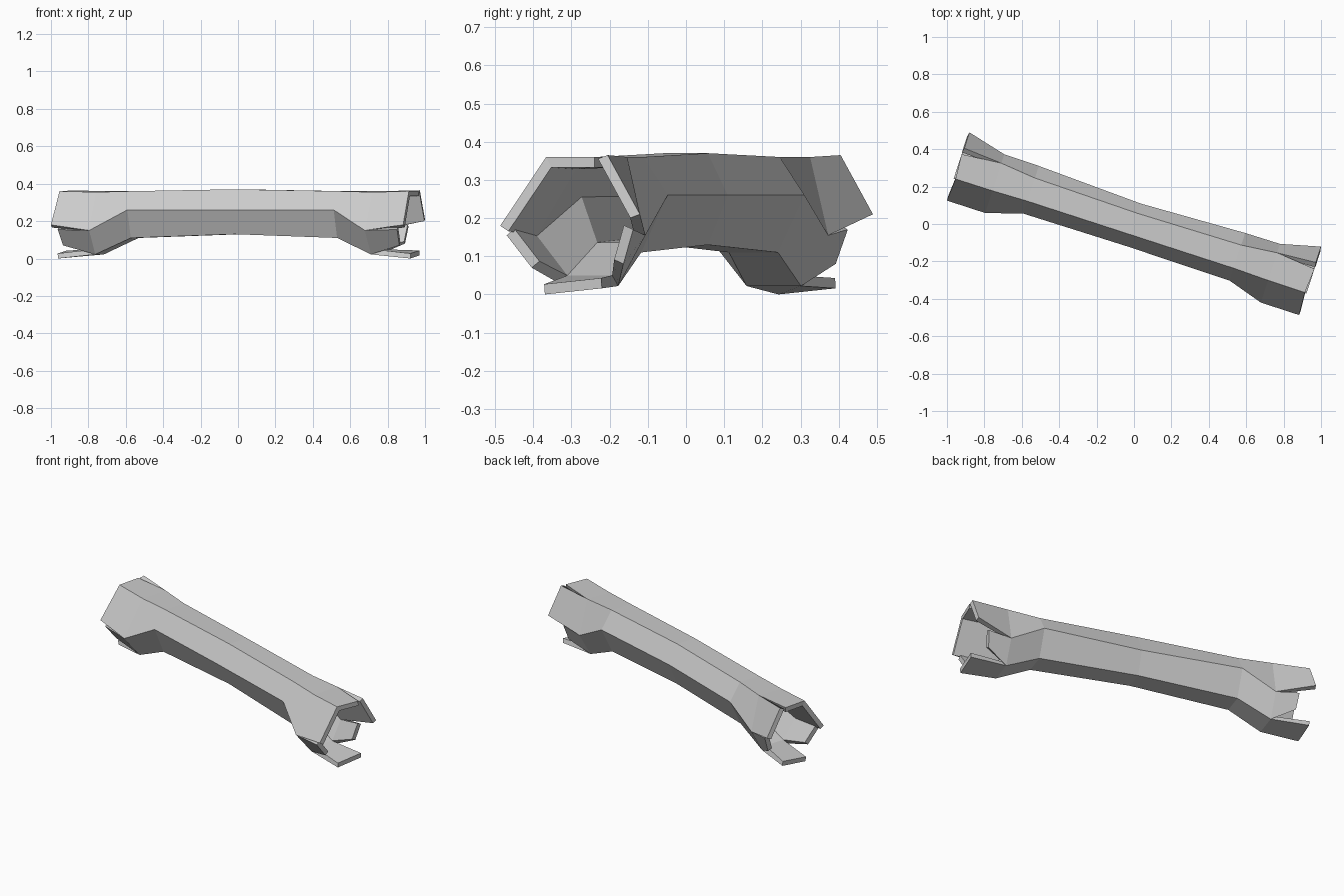
import bpy, math

if "Cube" in bpy.data.objects:
    bpy.data.objects.remove(bpy.data.objects["Cube"])

# Half log in local space: x along the trunk, (y, z) round the hexagon.
# Corner order: front, top front, top back, back, bottom back, bottom front
RINGS = [
    (0.00, [(-.125, .26), (-.06, .37), (.06, .37), (.115, .26), (.06, .13), (-.06, .13)]),
    (0.58, [(-.13, .26), (-.06, .36), (.07, .36), (.138, .26), (.065, .11), (-.07, .11)]),
    (0.775, [(-.19, .15), (-.065, .355), (.09, .36), (.14, .155), (.065, .022), (-.085, .022)]),
]

# Splintered tips: each strip continues from its first corner to its last one
STRIPS = [
    (0, [(.99, -.19, .18), (.982, -.066, .36), (.992, .07, .36)]),   # upper front and top
    (2, [(.988, .105, .365), (.988, .194, .21)]),                    # upper back
    (3, [(.91, .15, .17), (.90, .12, .08)]),                         # lower back
    (4, [(.99, .09, .016), (.99, -.067, .0)]),                       # bottom
    (5, [(.945, -.118, .07), (.954, -.184, .155)]),                  # lower front
]

verts, faces = [], []
for s, corners in RINGS:
    verts += [(s, y, z) for y, z in corners]

# Trunk wall
for r in range(len(RINGS) - 1):
    for k in range(6):
        a, b = r * 6 + k, r * 6 + (k + 1) % 6
        faces.append((a, a + 6, b + 6, b))

# Strips separated by notches
base = (len(RINGS) - 1) * 6
for first, tip in STRIPS:
    start = len(verts)
    verts += tip
    for i in range(len(tip) - 1):
        a, b = base + (first + i) % 6, base + (first + i + 1) % 6
        faces.append((a, start + i, start + i + 1, b))

mesh = bpy.data.meshes.new("hollow_log")
mesh.from_pydata(verts, [], faces)
log = bpy.data.objects.new("hollow_log", mesh)
bpy.context.collection.objects.link(log)
log.rotation_euler.z = math.radians(-18)

# Other half and wall thickness
mirror = log.modifiers.new("other_half", 'MIRROR')
mirror.use_axis[0] = True
wall = log.modifiers.new("wall", 'SOLIDIFY')
wall.thickness = 0.027
wall.offset = -1
wall.use_even_offset = True
